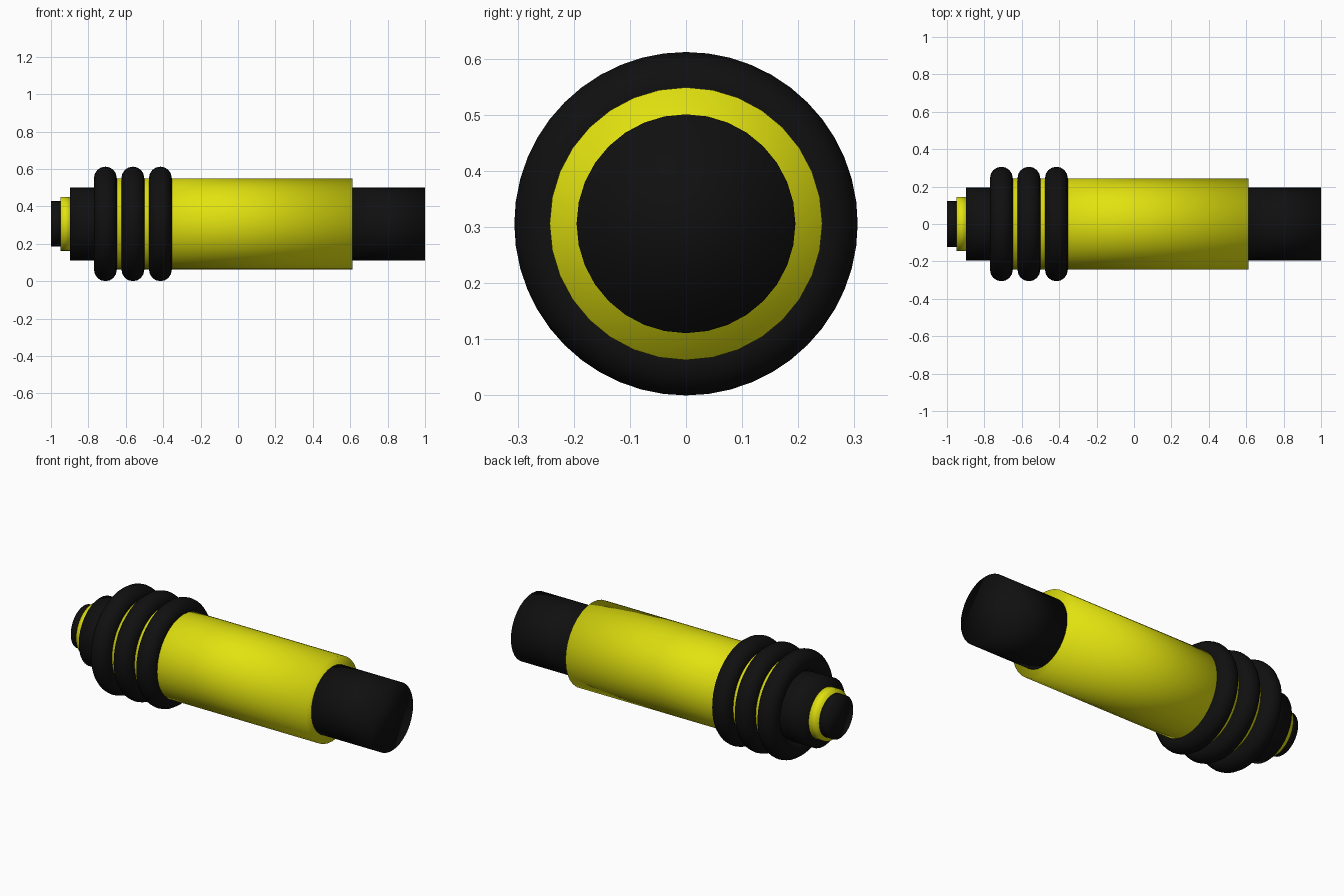
import bpy
import math

if "Cube" in bpy.data.objects:
    bpy.data.objects.remove(bpy.data.objects["Cube"])

AXIS_Z = 0.306  # height of the long axis


def material(name, rgb):
    mat = bpy.data.materials.new(name)
    mat.diffuse_color = (*rgb, 1.0)
    mat.use_nodes = True
    mat.node_tree.nodes["Principled BSDF"].inputs["Base Color"].default_value = mat.diffuse_color
    return mat


yellow = material("bright yellow", (0.76, 0.76, 0.005))
black = material("rubber black", (0.005, 0.005, 0.005))


def finish(name, mat):
    obj = bpy.context.object
    obj.name = name
    obj.data.materials.append(mat)
    bpy.ops.object.shade_smooth()
    return obj


def rod(name, x0, x1, radius, mat):
    """Capped cylinder lying along x."""
    bpy.ops.mesh.primitive_cylinder_add(
        vertices=32, radius=radius, depth=x1 - x0,
        location=((x0 + x1) / 2, 0, AXIS_Z), rotation=(0, math.pi / 2, 0))
    return finish(name, mat)


def ring(name, x):
    """Round rubber ring around the x axis."""
    bpy.ops.mesh.primitive_torus_add(
        major_segments=48, minor_segments=16, major_radius=0.245, minor_radius=0.061,
        location=(x, 0, AXIS_Z), rotation=(0, math.pi / 2, 0))
    return finish(name, black)


# Stepped body, from the narrow tip to the wide end
rod("tip_button", -1.0, -0.94, 0.122, black)
rod("tip_collar", -0.95, -0.89, 0.145, yellow)
rod("rear_neck", -0.897, -0.70, 0.195, black)
rod("main_barrel", -0.71, 0.612, 0.243, yellow)
rod("front_plug", 0.60, 1.0, 0.195, black)

# Three grip rings
for i, x in enumerate((-0.709, -0.562, -0.415)):
    ring(f"grip_ring_{i + 1}", x)
